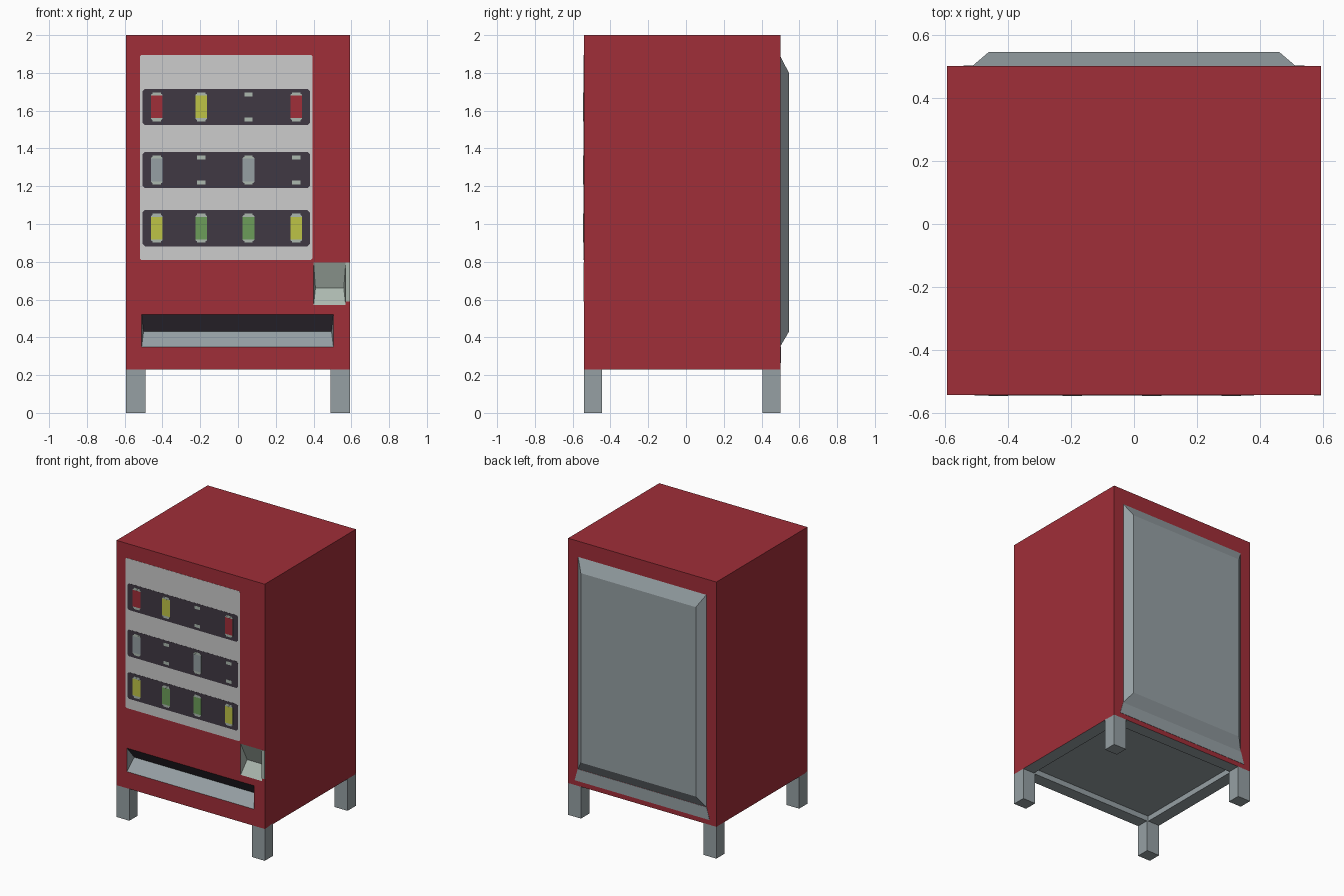
import bpy, bmesh
from mathutils import Vector

if "Cube" in bpy.data.objects:
    bpy.data.objects.remove(bpy.data.objects["Cube"])

def lin(c):
    c /= 255
    return c / 12.92 if c <= 0.04045 else ((c + 0.055) / 1.055) ** 2.4

COLORS = {"red": (160, 46, 56), "steel_grey": (150, 160, 164), "dark": (64, 57, 68),
          "pale_green": (172, 185, 175), "window_grey": (204, 204, 204),
          "yellow": (190, 196, 70), "green": (108, 157, 90)}
NAMES = list(COLORS)
MATS = []
for n, c in COLORS.items():
    m = bpy.data.materials.new(n)
    m.diffuse_color = (*[lin(v) for v in c], 1)
    m.use_nodes = True
    m.node_tree.nodes["Principled BSDF"].inputs["Base Color"].default_value = m.diffuse_color
    MATS.append(m)

FRONT, BACK, HW = -0.541, 0.5, 0.593

def hull(name, pts, mat, rule=None):
    """Convex solid from points; optional rule(normal) -> colour name."""
    bm = bmesh.new()
    for p in pts:
        bm.verts.new(p)
    bmesh.ops.convex_hull(bm, input=bm.verts)
    bmesh.ops.dissolve_limit(bm, angle_limit=0.01, verts=bm.verts, edges=bm.edges)
    bmesh.ops.recalc_face_normals(bm, faces=bm.faces)
    for f in bm.faces:
        f.normal_update()
        f.material_index = NAMES.index((rule(f.normal) if rule else None) or mat)
    me = bpy.data.meshes.new(name)
    bm.to_mesh(me)
    bm.free()
    for m in MATS:
        me.materials.append(m)
    ob = bpy.data.objects.new(name, me)
    bpy.context.collection.objects.link(ob)
    return ob

def box(name, x0, x1, y0, y1, z0, z1, mat, rule=None):
    return hull(name, [(x, y, z) for x in (x0, x1) for y in (y0, y1) for z in (z0, z1)], mat, rule)

def plate(name, x0, x1, z0, z1, layer, mat, c=0.0):
    """Thin front plate with chamfered corners, stacked by layer."""
    out = [(x0 + c, z0), (x1 - c, z0), (x1, z0 + c), (x1, z1 - c),
           (x1 - c, z1), (x0 + c, z1), (x0, z1 - c), (x0, z0 + c)]
    if c == 0:
        out = [(x0, z0), (x1, z0), (x1, z1), (x0, z1)]
    return hull(name, [(x, y, z) for x, z in out for y in (FRONT + 0.001, FRONT - layer * 0.001)], mat)

def pocket(name, x0, x1, z0, z1, zi, depth, taper, mat, rule=None):
    """Cutter for a recess whose roof and floor slope in to an inner edge."""
    pts = [(x, y, z) for x in (x0, x1) for y in (FRONT - 0.05, FRONT) for z in (z0, z1)]
    pts += [(x, FRONT + depth, zi) for x in (x0 + taper, x1 - taper)]
    return hull(name, pts, mat, rule)

# cabinet with dispenser slot, coin pocket and recessed underside
body = box("cabinet", -HW, HW, FRONT, BACK, 0.23, 2.0, "red",
           lambda n: "steel_grey" if n.z < -0.9 else None)
cutters = [
    pocket("slot_cutter", -0.51, 0.505, 0.35, 0.52, 0.43, 0.07, 0.01, "steel_grey",
           lambda n: "dark" if n.z > 0.3 else None),
    pocket("coin_cutter", 0.40, 0.57, 0.57, 0.795, 0.66, 0.06, 0.01, "pale_green"),
    box("base_cutter", -0.5, 0.5, -0.45, 0.41, 0.1, 0.27, "steel_grey"),
]
bpy.context.view_layer.objects.active = body
for c in cutters:
    c.hide_render = True
    md = body.modifiers.new("cut", "BOOLEAN")
    md.operation, md.solver, md.object = "DIFFERENCE", "EXACT", c
    bpy.ops.object.modifier_apply(modifier=md.name)
for c in cutters:
    bpy.data.objects.remove(c)

# legs
for xn, sx in (("left", -1), ("right", 1)):
    for yn, y in (("front", FRONT), ("back", BACK - 0.095)):
        a, b = sorted((sx * HW, sx * (HW - 0.103)))
        box(f"{yn}_{xn}_leg", a, b, y, y + 0.095, 0, 0.235, "steel_grey")

# raised back panel and the flush strip below it
hull("back_panel",
     [(s * 0.515, BACK - 0.002, z) for s in (-1, 1) for z in (0.35, 1.89)] +
     [(s * 0.46, 0.545, z) for s in (-1, 1) for z in (0.43, 1.80)], "steel_grey")
hull("back_lower_strip",
     [(s * w, y, z) for s in (-1, 1) for w, z in ((0.515, 0.352), (0.54, 0.265))
      for y in (BACK - 0.002, BACK + 0.002)], "steel_grey")

# display window, shelves and cans
plate("display_window", -0.52, 0.395, 0.81, 1.895, 1, "window_grey", 0.008)
SHELVES = [(1.62, ("red", "yellow", None, "red")),
           (1.286, ("steel_grey", None, "steel_grey", None)),
           (0.978, ("yellow", "green", "green", "yellow"))]
for zc, cans in SHELVES:
    plate("shelf", -0.505, 0.38, zc - 0.096, zc + 0.096, 2, "dark", 0.012)
    for x, col in zip((-0.43, -0.195, 0.056, 0.308), cans):
        for s in (-1, 1):
            z = zc + s * 0.066
            plate("can_end", x - 0.022, x + 0.022, z - 0.011, z + 0.011, 3, "pale_green")
        if col:
            plate("can_shoulders", x - 0.031, x + 0.031, zc - 0.069, zc + 0.069, 3.5, "pale_green", 0.006)
            plate("can_body", x - 0.031, x + 0.031, zc - 0.06, zc + 0.06, 4, col)

# coin unit side strip
plate("coin_side_strip", 0.57, HW, 0.59, 0.795, 2, "pale_green")
